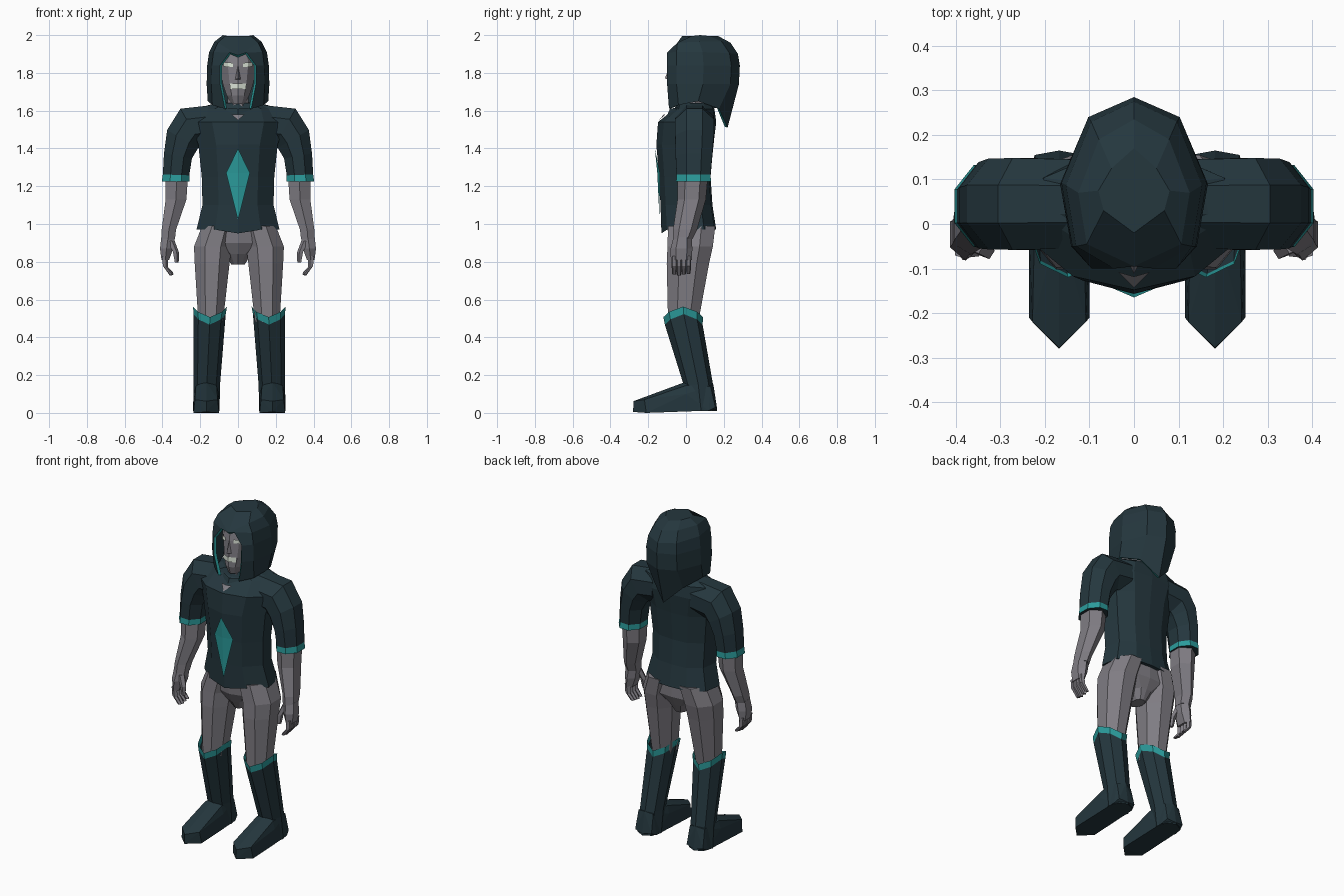
import bpy, bmesh, math

if "Cube" in bpy.data.objects:
    bpy.data.objects.remove(bpy.data.objects["Cube"])


def material(name, rgb):
    m = bpy.data.materials.new(name)
    m.diffuse_color = (*rgb, 1)
    m.use_nodes = True
    m.node_tree.nodes["Principled BSDF"].inputs["Base Color"].default_value = m.diffuse_color
    return m


DARK = material("dark_teal_cloth", (0.018, 0.038, 0.048))
TEAL = material("bright_teal_trim", (0.024, 0.33, 0.33))
GREY = material("grey_skin", (0.215, 0.205, 0.23))
PALE = material("pale_eyes", (0.75, 0.82, 0.72))


def finish(name, bm, mats):
    bmesh.ops.remove_doubles(bm, verts=bm.verts, dist=0.0005)
    bmesh.ops.recalc_face_normals(bm, faces=bm.faces)
    me = bpy.data.meshes.new(name)
    bm.to_mesh(me)
    bm.free()
    for m in mats:
        me.materials.append(m)
    ob = bpy.data.objects.new(name, me)
    bpy.context.collection.objects.link(ob)
    return ob


def skin(name, rings, mats, closed=True, caps=(True, True), bands=()):
    """Bridge rings of points; bands lists the ring gaps given the second material."""
    bm = bmesh.new()
    vs = [[bm.verts.new(p) for p in r] for r in rings]
    n = len(vs[0])
    for k in range(len(vs) - 1):
        for i in range(n if closed else n - 1):
            j = (i + 1) % n
            f = bm.faces.new((vs[k][i], vs[k][j], vs[k + 1][j], vs[k + 1][i]))
            f.material_index = 1 if k in bands else 0
    if caps[0]:
        bm.faces.new(vs[0])
    if caps[1]:
        bm.faces.new(vs[-1])
    return finish(name, bm, mats)


def loft(name, path, mats, n=8, s=1, dx=0.0, flat=True, dz=None, **kw):
    """Tube through (x, y, z, tilt, half width, half depth); tilt 90 points down."""
    ph, k = (math.pi / n, 1 / math.cos(math.pi / n)) if flat else (0, 1)
    rings = []
    for x, y, z, tilt, a, b in path:
        t = math.radians(tilt)
        ring = []
        for i in range(n):
            th = ph + 2 * math.pi * i / n
            u, v = a * k * math.cos(th), b * k * math.sin(th)
            off = dz(th, z) if dz else 0
            ring.append((s * (x + u * math.sin(t)) + dx, y + v, z + u * math.cos(t) + off))
        rings.append(ring)
    return skin(name, rings, mats, **kw)


def section(z, w, yf, yb, zf=0.0):
    """Symmetric body cross-section with a front and a back centre edge."""
    d = yb - yf
    half = [(.55 * w, yf + .1 * d), (w, yf + .4 * d), (.92 * w, yf + .78 * d), (.5 * w, yb - .03 * d)]
    pts = [(0, yf)] + half + [(0, yb)] + [(-x, y) for x, y in reversed(half)]
    return [(x, y, z + (zf if x == 0 and y == yf else 0)) for x, y in pts]


def hull(name, pts, mat, s=1, dx=0.0):
    bm = bmesh.new()
    for x, y, z in pts:
        bm.verts.new((s * x + dx, y, z))
    r = bmesh.ops.convex_hull(bm, input=bm.verts)
    loose = [v for v in r["geom_interior"] if isinstance(v, bmesh.types.BMVert)]
    bmesh.ops.delete(bm, geom=loose, context='VERTS')
    return finish(name, bm, [mat])


# Tunic body, neck and collar
skin("tunic", [section(.97, .22, -.13, .16, -.02), section(1.1, .188, -.135, .14),
               section(1.25, .192, -.142, .13), section(1.42, .21, -.157, .145),
               section(1.54, .25, -.148, .16), section(1.61, .22, -.06, .15),
               section(1.64, .12, -.05, .13)], [DARK])
loft("neck", [(0, .02, 1.55, 90, .06, .07), (0, .02, 1.7, 90, .055, .07)], [GREY])
loft("collar", [(0, .03, 1.595, 90, .11, .13), (0, .03, 1.63, 90, .09, .115)], [DARK],
     flat=False, caps=(True, False), dz=lambda th, z: .02 * math.sin(th))
skin("neckline_skin", [[(-.035, -.108, 1.58), (0, -.118, 1.58), (.035, -.108, 1.58)],
                       [(0, -.143, 1.55)] * 3], [GREY], closed=False, caps=(False, False))

# Chest diamond, folded along its centre line
skin("chest_diamond", [[(0, -.165, 1.40)] * 3,
                       [(-.063, -.138, 1.27), (0, -.152, 1.27), (.063, -.138, 1.27)],
                       [(0, -.14, 1.02)] * 3],
     [TEAL], closed=False, caps=(False, False))

# Head and face
skin("head", [section(1.635, .035, -.075, .03), section(1.68, .06, -.09, .06),
              section(1.74, .08, -.09, .1), section(1.84, .098, -.085, .1),
              section(1.9, .09, -.075, .1), section(1.95, .05, -.03, .08)], [GREY])
hull("nose", [(0, -.112, 1.77), (.016, -.08, 1.765), (-.016, -.08, 1.765), (0, -.085, 1.84)], GREY)
skin("mouth", [[(-.042, -.079, z), (0, -.099, z), (.042, -.079, z)] for z in (1.715, 1.745)],
     [PALE], closed=False, caps=(False, False))

# Hood: open horseshoe rings that close over the crown; rim in trim colour


def hood_ring(xo, w, yf, yb, zs):
    half = [(xo, yf), (.85 * w, yf + .05), (w, yf + .5 * (yb - yf)), (.63 * w, yb - .045), (0, yb)]
    pts = [(x, y, z) for (x, y), z in zip(half, zs)]
    return pts + [(-x, y, z) for x, y, z in reversed(pts[:-1])]


hood = skin("hood", [hood_ring(.07, .16, -.09, .22, (1.61, 1.63, 1.65, 1.61, 1.51)),
                     hood_ring(.095, .166, -.10, .28, [1.74] * 5),
                     hood_ring(.095, .163, -.10, .285, [1.84] * 5),
                     hood_ring(.045, .153, -.10, .275, [1.908, 1.91, 1.91, 1.905, 1.9]),
                     hood_ring(0, .125, -.095, .235, (1.893, 1.96, 1.965, 1.965, 1.96)),
                     hood_ring(0, .08, -.02, .17, [1.995, 1.995, 2.0, 1.995, 1.995])],
            [DARK, TEAL], closed=False, caps=(False, True))
sol = hood.modifiers.new("thickness", 'SOLIDIFY')
sol.thickness = .016
sol.offset = -1
sol.material_offset_rim = 1

# Paired parts
for s, side in ((1, "left"), (-1, "right")):
    skin("eye_" + side, [[(s * .027, -.083, z), (s * .054, -.075, z + .002), (s * .078, -.045, z + .003)]
                         for z in (1.83, 1.853)], [PALE], closed=False, caps=(False, False))
    # Sleeve with cuff, forearm
    loft("sleeve_" + side, [(.13, .045, 1.53, 0, .10, .10), (.25, .045, 1.515, 30, .11, .103),
                            (.293, .045, 1.45, 60, .095, .102), (.318, .042, 1.36, 80, .075, .097),
                            (.328, .04, 1.26, 88, .07, .09), (.33, .04, 1.225, 90, .073, .092)],
         [DARK, TEAL], s=s, bands=(4,))
    loft("forearm_" + side, [(.325, .035, 1.25, 90, .06, .07), (.328, .03, 1.13, 90, .055, .065),
                             (.366, -.005, .97, 90, .038, .055), (.37, -.018, .92, 90, .036, .045)],
         [GREY], n=6, s=s)
    # Hand with curled fingers and thumb
    loft("palm_" + side, [(.37, -.018, .93, 90, .036, .042), (.378, -.024, .87, 90, .035, .05),
                          (.385, -.025, .81, 90, .02, .048)], [GREY], n=6, s=s)
    for i in range(4):
        y = -.062 + .025 * i
        loft(f"finger_{i + 1}_{side}", [(.388, y, .83, 90, .014, .012), (.385, y, .775, 75, .013, .012),
                                        (.352, y, .728 + .005 * abs(i - 1), 100, .009, .009)], [GREY], n=5, s=s)
    loft("thumb_" + side, [(.355, -.045, .91, 90, .016, .018), (.33, -.06, .85, 90, .014, .016),
                           (.325, -.062, .795, 90, .009, .010)], [GREY], n=5, s=s)
    # Thigh
    loft("thigh_" + side, [(.105, .03, .99, 90, .09, .125), (.138, .022, .88, 90, .10, .12),
                           (.142, .01, .79, 90, .092, .112), (.15, -.015, .48, 90, .065, .08)],
         [GREY], s=s, dx=.005)
    # Boot shaft with zigzag top band, and foot
    loft("boot_" + side, [(.155, -.015, .535, 90, .09, .105), (.157, -.012, .495, 90, .085, .10),
                          (.172, .065, .15, 90, .07, .078), (.175, .08, .01, 90, .07, .085)],
         [DARK, TEAL], s=s, dx=.007, flat=False, bands=(0,), caps=(False, True),
         dz=lambda th, z: .028 * math.cos(2 * th) if z > .4 else 0)
    foot = [(0, -.28, .005), (0, -.278, .062), (0, 0, .165), (0, .165, .02), (0, .145, .15)]
    for e in (-1, 1):
        foot += [(e * .068, -.21, 0), (e * .06, -.22, .07), (e * .055, 0, .145), (e * .068, 0, .1),
                 (e * .065, .12, .012), (e * .055, .155, .03), (e * .05, .13, .14)]
    hull("foot_" + side, [(x + .175, y, z) for x, y, z in foot], DARK, s=s, dx=.007)

# Pelvis joining the legs
skin("pelvis", [section(1.0, .19, -.10, .14), section(.9, .17, -.09, .14),
                section(.84, .07, -.06, .11), section(.785, .035, -.02, .08)], [GREY])
